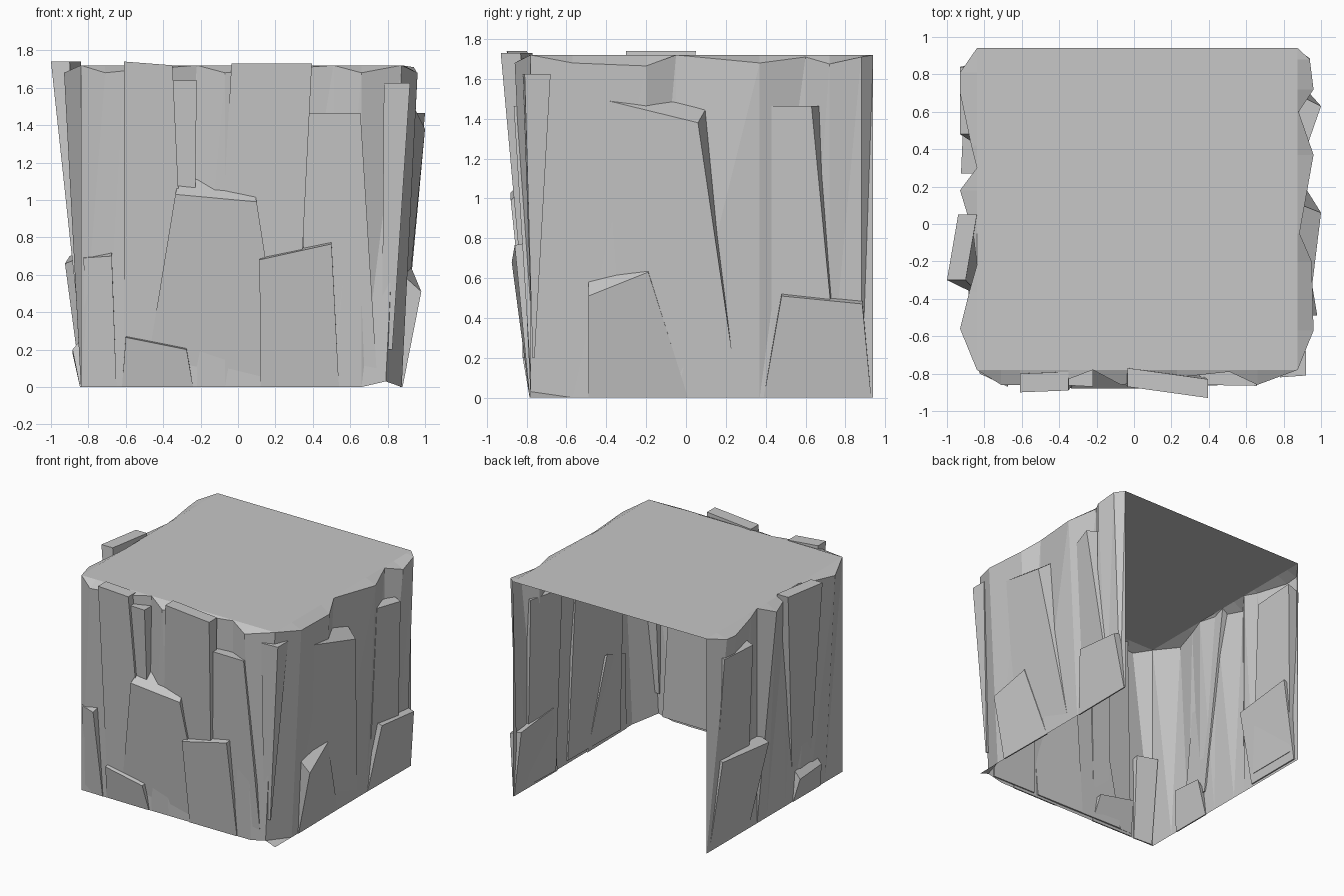
import bpy
import bmesh
from mathutils import Vector

default_cube = bpy.data.objects.get("Cube")
if default_cube:
    bpy.data.objects.remove(default_cube, do_unlink=True)

# Single stone colour
STONE = (0.57, 0.57, 0.57, 1.0)
stone = bpy.data.materials.new("grey_stone")
stone.use_nodes = True
stone.diffuse_color = STONE
stone.node_tree.nodes["Principled BSDF"].inputs["Base Color"].default_value = STONE

# Limits of the block that carries the stones
LEFT, RIGHT, FRONT, BACK, TOP = -0.84, 0.875, -0.78, 0.94, 1.72


def make_object(name, bm):
    mesh = bpy.data.meshes.new(name)
    bm.to_mesh(mesh)
    bm.free()
    mesh.materials.append(stone)
    obj = bpy.data.objects.new(name, mesh)
    bpy.context.collection.objects.link(obj)
    return obj


def clamp_to_block(point, z):
    """Nearest point on the block outline, at the given height."""
    return Vector((min(max(point.x, LEFT), RIGHT), max(point.y, FRONT), z))


def cliff_shell(name, rim, cut_corner, cut_foot):
    """Walls leaning out to a jagged rim, a bevel and a flat top; open at back and below."""
    bm = bmesh.new()

    def face(*points):
        bm.faces.new([bm.verts.new(p) for p in points])

    rim = [Vector(p) for p in rim]
    feet = [clamp_to_block(p, 0) for p in rim]
    caps = [clamp_to_block(p, TOP) for p in rim]
    # Chamfer at the foot of one corner, with a small tip left over
    tip = feet[cut_corner]
    feet[cut_corner] = Vector(cut_foot)
    face(feet[cut_corner], tip, feet[cut_corner + 1])
    for i in range(len(rim) - 1):
        j = i + 1
        face(feet[i], feet[j], rim[j])
        face(feet[i], rim[j], rim[i])
        face(rim[i], rim[j], caps[j], caps[i])
    face((LEFT, FRONT, TOP), (RIGHT, FRONT, TOP), (RIGHT, BACK, TOP), (LEFT, BACK, TOP))
    bmesh.ops.remove_doubles(bm, verts=bm.verts, dist=0.0005)
    bmesh.ops.dissolve_degenerate(bm, edges=bm.edges, dist=0.0005)
    return make_object(name, bm)


# Each wall turns (along, height, out) into a position
def front(along, height, out):
    return Vector((along, -out, height))


def right(along, height, out):
    return Vector((out, along, height))


def left(along, height, out):
    return Vector((-out, along, height))


def slab(name, wall, top_a, top_b, foot_a, foot_b, rise=0.0, depth=0.1, narrow=0.0):
    """Stone wedge thinning to its foot in the wall; rise lifts the inner edge of its top."""
    outer = [foot_a, foot_b, top_b, top_a]
    foot_depth = 0.01
    inner = [(foot_a[0], foot_a[1], foot_a[2] - foot_depth),
             (foot_b[0], foot_b[1], foot_b[2] - foot_depth),
             (top_b[0] - narrow, top_b[1] + rise, top_b[2] - depth),
             (top_a[0] + narrow, top_a[1] + rise, top_a[2] - depth)]
    bm = bmesh.new()
    a = [bm.verts.new(wall(*p)) for p in outer]
    b = [bm.verts.new(wall(*p)) for p in inner]
    bm.faces.new(a)
    bm.faces.new(b[::-1])
    for i in range(4):
        j = (i + 1) % 4
        bm.faces.new((a[j], a[i], b[i], b[j]))
    bmesh.ops.recalc_face_normals(bm, faces=bm.faces)
    return make_object(name, bm)


# Cliff body
left_rim = [(LEFT, BACK, TOP), (-.93, .81, 1.69), (-.93, .7, 1.68), (-.87, .42, 1.7),
            (LEFT, .3, TOP), (-.93, .18, 1.67), (-.86, -.05, 1.7), (LEFT, -.22, TOP),
            (-.88, -.36, 1.7), (-.93, -.56, 1.68), (LEFT, FRONT, TOP)]
front_rim = [(-.71, -.86, 1.68), (-.61, -.86, 1.69), (-.35, -.83, 1.71), (-.22, FRONT, TOP),
             (-.07, -.86, 1.68), (.23, -.82, 1.7), (.51, -.79, TOP), (.66, -.86, 1.68)]
right_rim = [(RIGHT, FRONT, TOP), (.96, -.57, 1.68), (.95, -.2, 1.665), (.885, -.05, TOP),
             (.96, .37, 1.68), (.88, .6, 1.71), (.96, .72, 1.675), (.94, .88, 1.71),
             (RIGHT, BACK, TOP)]
cliff_shell("cliff_body", left_rim + front_rim + right_rim,
            cut_corner=len(left_rim + front_rim), cut_foot=(.79, FRONT, .03))

# Front stones
slab("front_tall_stone_left", front, top_a=(-.61, 1.74, .9), top_b=(-.35, 1.72, .89),
     foot_a=(-.61, .02, .775), foot_b=(-.27, .02, .775))
slab("front_narrow_stone", front, top_a=(-.4, 1.64, .86), top_b=(-.22, 1.64, .87),
     foot_a=(-.4, .3, .775), foot_b=(-.24, .3, .775))
slab("front_tall_stone_middle", front, top_a=(-.035, 1.73, .87), top_b=(.395, 1.73, .93),
     foot_a=(-.13, .02, .77), foot_b=(.31, .02, .775))
slab("front_tall_stone_right", front, top_a=(.35, 1.465, .86), top_b=(.655, 1.465, .865),
     foot_a=(.35, .02, .77), foot_b=(.745, .02, .775))
slab("front_corner_stone", front, top_a=(.78, 1.625, .82), top_b=(.92, 1.625, .81),
     foot_a=(.77, .2, .77), foot_b=(.825, .2, .77), depth=.13)
slab("front_centre_stone", front, top_a=(-.335, 1.03, .88), top_b=(.1, .99, .88),
     foot_a=(-.5, .02, .765), foot_b=(.25, .02, .78), rise=.09, narrow=.02)
slab("front_low_stone_right", front, top_a=(.115, .68, .875), top_b=(.5, .765, .86),
     foot_a=(.12, 0, .785), foot_b=(.54, 0, .785), rise=.02)
slab("front_low_stone_left", front, top_a=(-.825, .69, .8), top_b=(-.675, .7, .87),
     foot_a=(-.82, 0, .775), foot_b=(-.65, 0, .785), rise=.03)
slab("front_foot_stone", front, top_a=(-.6, .265, .82), top_b=(-.275, .2, .82),
     foot_a=(-.62, 0, .78), foot_b=(-.24, 0, .785), rise=.02)

# Right stones
slab("right_tall_stone", right, top_a=(-.39, 1.49, .945), top_b=(.06, 1.38, 1.0),
     foot_a=(-.39, .03, .865), foot_b=(.26, .03, .875), rise=.07, narrow=-.04)
slab("right_back_tall_stone", right, top_a=(.43, 1.465, .93), top_b=(.63, 1.465, 1.0),
     foot_a=(.43, .02, .86), foot_b=(.77, .02, .875), narrow=-.05)
slab("right_low_stone", right, top_a=(-.49, .51, .98), top_b=(-.19, .63, .93),
     foot_a=(-.49, 0, .88), foot_b=(.01, 0, .875), rise=.09)
slab("right_back_low_stone", right, top_a=(.48, .51, .94), top_b=(.885, .47, .94),
     foot_a=(.39, 0, .875), foot_b=(.93, 0, .88), rise=.03)

# Left stones
slab("left_overhang_stone", left, top_a=(-.3, 1.74, 1.0), top_b=(.05, 1.74, .94),
     foot_a=(-.38, .2, .835), foot_b=(-.15, .2, .835))
slab("left_back_tall_stone", left, top_a=(.48, 1.52, .93), top_b=(.84, 1.54, .93),
     foot_a=(.42, .1, .835), foot_b=(.86, .1, .835), rise=.04)
slab("left_back_low_stone", left, top_a=(.27, .66, .925), top_b=(.82, .7, .9),
     foot_a=(.4, .02, .84), foot_b=(.9, .02, .84), rise=.04)
slab("left_foot_stone", left, top_a=(-.45, .2, .885), top_b=(-.18, .18, .885),
     foot_a=(-.5, 0, .845), foot_b=(-.15, 0, .845), rise=.12)
